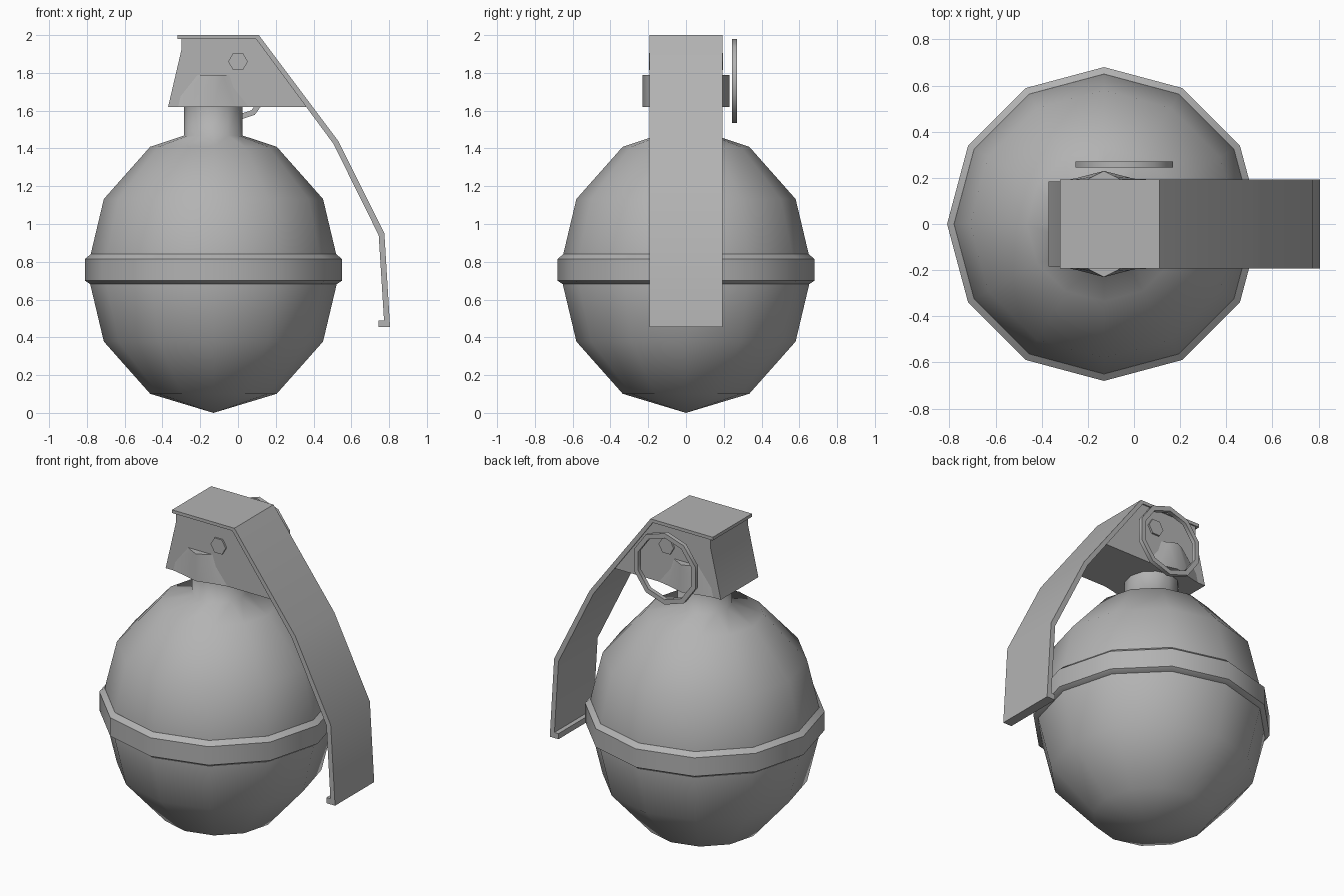
import bpy, bmesh, math
from mathutils import Vector

if "Cube" in bpy.data.objects:
    bpy.data.objects.remove(bpy.data.objects["Cube"])

CX = -0.13  # axis of the body

grey = bpy.data.materials.new("dark_grey")
grey.diffuse_color = (0.45, 0.45, 0.45, 1)
grey.use_nodes = True
grey.node_tree.nodes["Principled BSDF"].inputs["Base Color"].default_value = grey.diffuse_color


def finish(name, bm, angle=40):
    bmesh.ops.remove_doubles(bm, verts=bm.verts, dist=1e-5)
    bmesh.ops.recalc_face_normals(bm, faces=bm.faces)
    me = bpy.data.meshes.new(name)
    bm.to_mesh(me)
    bm.free()
    me.materials.append(grey)
    ob = bpy.data.objects.new(name, me)
    bpy.context.collection.objects.link(ob)
    bpy.ops.object.select_all(action='DESELECT')
    bpy.context.view_layer.objects.active = ob
    ob.select_set(True)
    bpy.ops.object.shade_smooth_by_angle(angle=math.radians(angle))
    return ob


def lathe(name, profile, angle=40, sides=12):
    """Revolve (radius, z) points around the body axis."""
    bm = bmesh.new()
    vs = [bm.verts.new((CX + r, 0, z)) for r, z in profile]
    es = [bm.edges.new(p) for p in zip(vs, vs[1:])]
    bmesh.ops.spin(bm, geom=vs + es, cent=(CX, 0, 0), axis=(0, 0, 1),
                   angle=math.tau, steps=sides, use_duplicate=False)
    return finish(name, bm, angle)


def extrude_y(name, outline, half):
    """Extrude an (x, z) outline symmetrically along y."""
    bm = bmesh.new()
    f = bm.faces.new([bm.verts.new((x, -half, z)) for x, z in outline])
    new = bmesh.ops.extrude_face_region(bm, geom=[f])['geom']
    bmesh.ops.translate(bm, vec=(0, 2 * half, 0),
                        verts=[v for v in new if isinstance(v, bmesh.types.BMVert)])
    return finish(name, bm, 25)


# Egg-shaped body (12 segments, 6 rings) running smoothly into the neck
egg = [(0.67 * math.sin(i * math.pi / 6), 0.755 - 0.755 * math.cos(i * math.pi / 6))
       for i in range(6)]
lathe("body_and_neck", egg + [(0.155, 1.468), (0.155, 1.63)], 80)

# Raised band around the middle
lathe("band", [(0.60, 0.68), (0.65, 0.68), (0.68, 0.70), (0.68, 0.815),
               (0.65, 0.84), (0.60, 0.84)])

# Bulge on both sides of the fuze housing, blending into its flat sides
bm = bmesh.new()
for s in (-1, 1):
    low = [(-0.235, 0.175), (-0.115, 0.2), (0, 0.23), (0.115, 0.2), (0.235, 0.175)]
    high = [(-0.10, 0.175), (-0.05, 0.205), (0, 0.23), (0.05, 0.205), (0.10, 0.175)]
    a = [bm.verts.new((CX + x, s * y, 1.62)) for x, y in low]
    b = [bm.verts.new((CX + x, s * y, 1.79)) for x, y in high]
    for i in range(4):
        bm.faces.new((a[i], a[i + 1], b[i + 1], b[i]))
    bm.faces.new(a)
    bm.faces.new(b)
    bm.faces.new((a[0], a[4], b[4], b[0]))
finish("fuze_bulges", bm)

# Fuze housing
extrude_y("fuze_head", [(-0.37, 1.62), (0.365, 1.62), (0.095, 1.98),
                        (-0.30, 1.98), (-0.30, 1.92)], 0.185)

# Safety lever with a small lip at the end
outer = [(-0.32, 2.0), (0.11, 2.0), (0.53, 1.44), (0.775, 0.95), (0.805, 0.455)]
inner = [(0.745, 0.455), (0.745, 0.49), (0.773, 0.49), (0.745, 0.94),
         (0.505, 1.425), (0.095, 1.98), (-0.32, 1.98)]
extrude_y("safety_lever", outer + inner, 0.193)

# Hexagonal pin through the head
extrude_y("hinge_pin", [(0.052 * math.cos(i * math.pi / 3), 1.86 + 0.052 * math.sin(i * math.pi / 3))
                        for i in range(6)], 0.196)

# Ten-sided pull ring with a square section
bm = bmesh.new()
centre = Vector((-0.042, 0.257, 1.757))
loop = [bm.verts.new(centre + Vector((0, y, r)))
        for y, r in ((-0.013, 0.192), (0.013, 0.192), (0.013, 0.222), (-0.013, 0.222))]
edges = [bm.edges.new((loop[i], loop[(i + 1) % 4])) for i in range(4)]
bmesh.ops.spin(bm, geom=loop + edges, cent=centre, axis=(0, 1, 0),
               angle=math.tau, steps=10, use_duplicate=False)
finish("pull_ring", bm)
